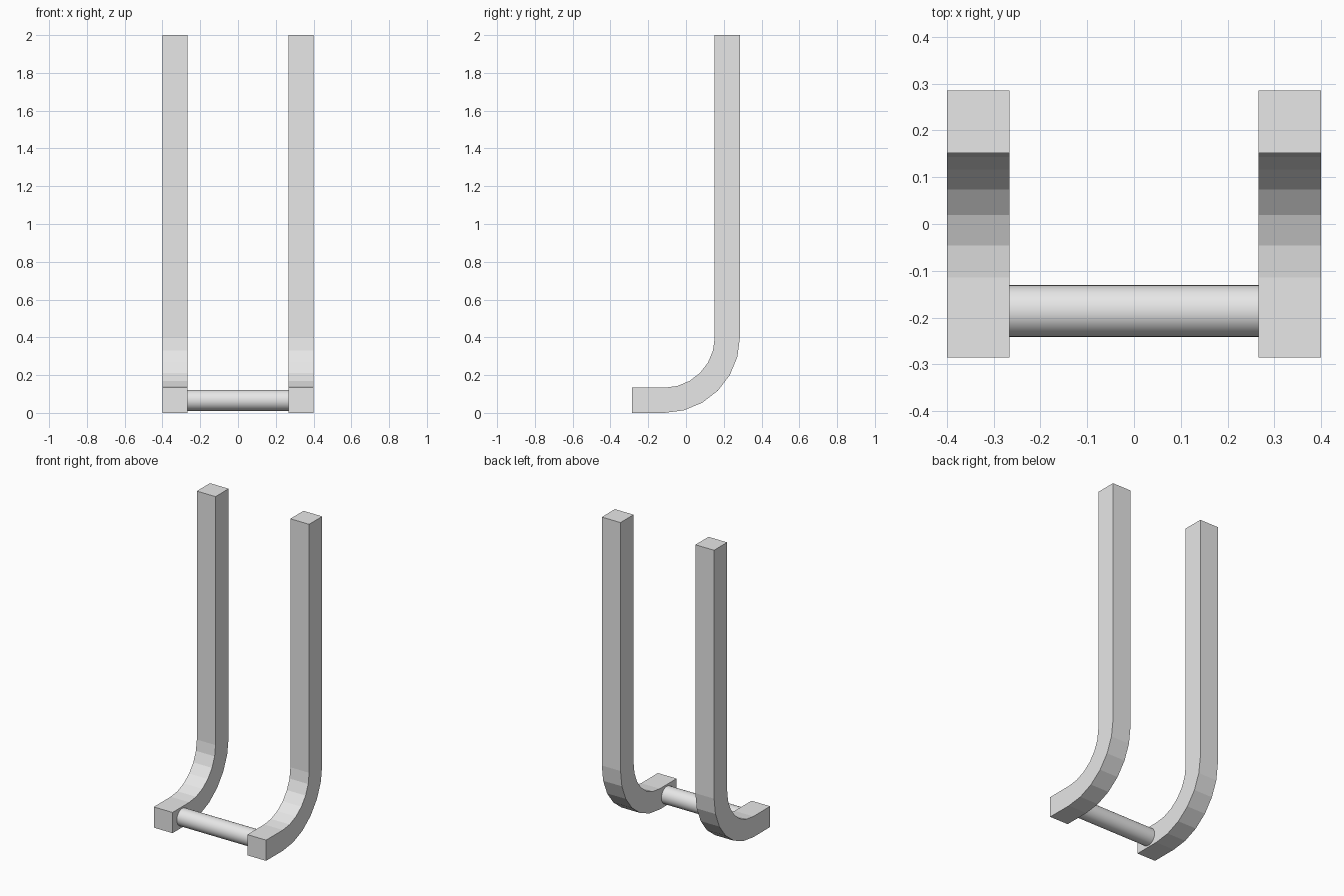
import bpy
import bmesh
from math import sin, cos, radians, pi
from mathutils import Matrix

cube = bpy.data.objects.get("Cube")
if cube:
    bpy.data.objects.remove(cube, do_unlink=True)

GREY = (0.8, 0.8, 0.8, 1.0)
grey = bpy.data.materials.new("light_grey")
grey.use_nodes = True
grey.diffuse_color = GREY
grey.node_tree.nodes["Principled BSDF"].inputs["Base Color"].default_value = GREY

BAR = 0.1333            # square bar thickness
OUTER = 0.4             # outer radius of the bend
HALF_X, HALF_Y = 0.4, 0.2855
HEIGHT = 2.0
STEPS = 6               # flat facets in the bend


def add_object(name, bm):
    bmesh.ops.recalc_face_normals(bm, faces=bm.faces)
    mesh = bpy.data.meshes.new(name)
    bm.to_mesh(mesh)
    bm.free()
    mesh.materials.append(grey)
    obj = bpy.data.objects.new(name, mesh)
    bpy.context.collection.objects.link(obj)
    return obj


def bend(radius):
    """Quarter arc from the flat foot up to the vertical post."""
    angles = [radians(90 * i / STEPS) for i in range(STEPS + 1)]
    return [(HALF_Y - OUTER + radius * sin(a), OUTER - radius * cos(a)) for a in angles]


# J-shaped side rails: profile in the YZ plane, extruded across X
def side_rail(name, x_min):
    profile = [(-HALF_Y, 0), *bend(OUTER), (HALF_Y, HEIGHT),
               (HALF_Y - BAR, HEIGHT), *reversed(bend(OUTER - BAR)), (-HALF_Y, BAR)]
    bm = bmesh.new()
    face = bm.faces.new([bm.verts.new((x_min, y, z)) for y, z in profile])
    side = bmesh.ops.extrude_face_region(bm, geom=[face], use_keep_orig=True)
    verts = [v for v in side["geom"] if isinstance(v, bmesh.types.BMVert)]
    bmesh.ops.translate(bm, verts=verts, vec=(BAR, 0, 0))
    return add_object(name, bm)


side_rail("left_rail", HALF_X - BAR)
side_rail("right_rail", -HALF_X)

# Round crossbar between the feet
bm = bmesh.new()
bmesh.ops.create_cone(bm, cap_ends=True, segments=32, radius1=0.0555, radius2=0.0555,
                      depth=2 * (HALF_X - BAR),
                      matrix=Matrix.Translation((0, -0.186, BAR / 2)) @ Matrix.Rotation(pi / 2, 4, "Y"))
crossbar = add_object("crossbar", bm)
bpy.ops.object.select_all(action="DESELECT")
crossbar.select_set(True)
bpy.context.view_layer.objects.active = crossbar
bpy.ops.object.shade_smooth_by_angle(angle=radians(30))
